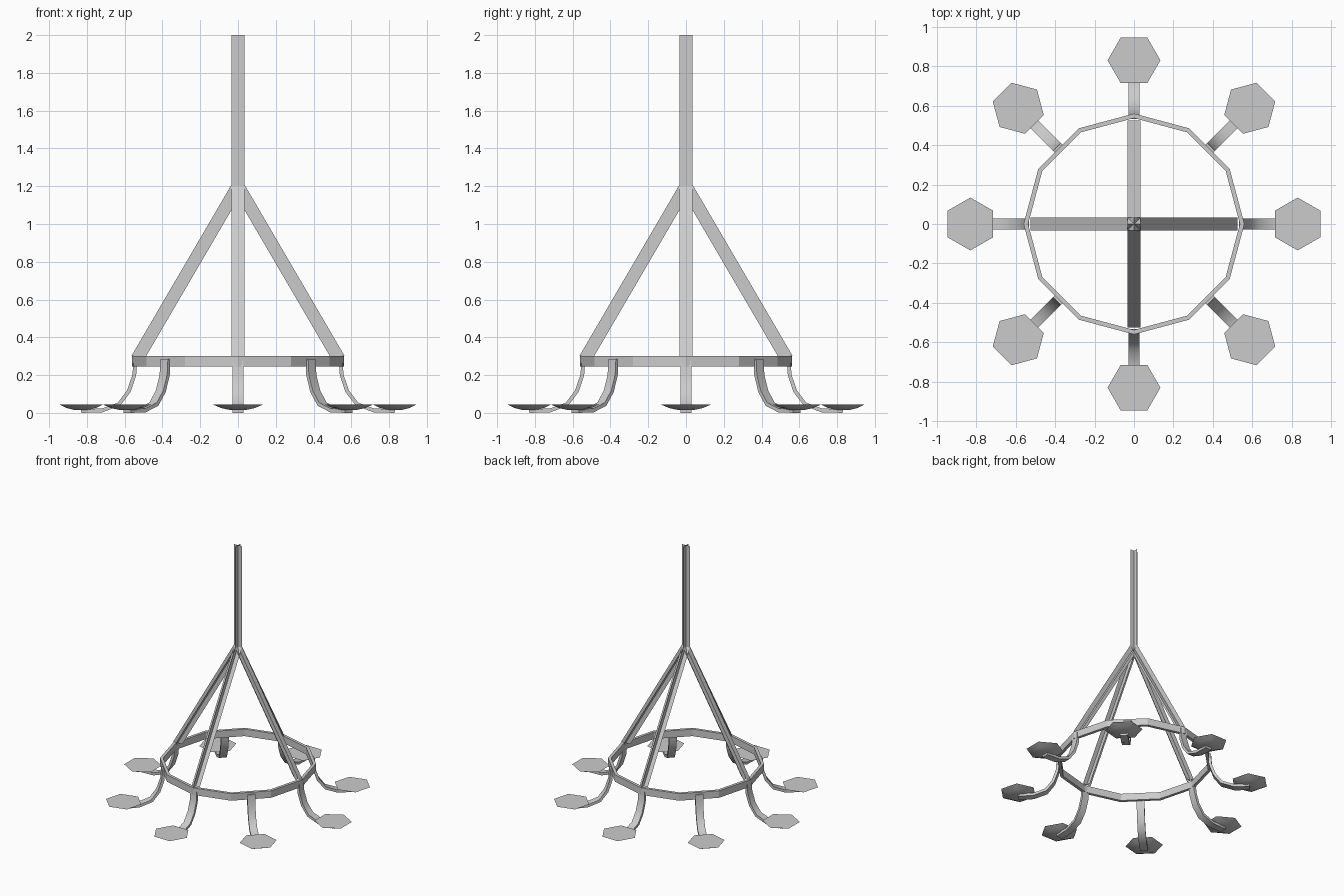
import bpy, bmesh, math
from mathutils import Vector

old = bpy.data.objects.get("Cube")
if old:
    bpy.data.objects.remove(old, do_unlink=True)

GREY = (0.6, 0.6, 0.6, 1)
metal = bpy.data.materials.new("grey_metal")
metal.use_nodes = True
metal.diffuse_color = GREY
metal.node_tree.nodes["Principled BSDF"].inputs["Base Color"].default_value = GREY


def make_mesh(name, bm):
    mesh = bpy.data.meshes.new(name)
    bm.to_mesh(mesh)
    bm.free()
    mesh.materials.append(metal)
    return mesh


def place(name, mesh, turn=0.0, smooth=False):
    obj = bpy.data.objects.new(name, mesh)
    bpy.context.collection.objects.link(obj)
    obj.rotation_euler.z = turn
    if smooth:
        bpy.ops.object.select_all(action="DESELECT")
        obj.select_set(True)
        bpy.context.view_layer.objects.active = obj
        bpy.ops.object.shade_smooth_by_angle(angle=math.radians(40))
    return obj


def quad(bm, *points):
    return bm.faces.new([bm.verts.new(p) for p in points])


HALF = 0.034                    # half width of the crossed strips
BEND, TOP, BASE = 1.2, 2.0, 0.3  # heights of bend, pole top and ring top
FOOT = 0.526                    # radius where the struts meet the ring
MITER = HALF * math.tan(math.radians(15))
FLARE = HALF / math.cos(math.radians(30))

# Pole: two crossed strips
bm = bmesh.new()
quad(bm, (-HALF, 0, BEND), (HALF, 0, BEND), (HALF, 0, TOP), (-HALF, 0, TOP))
quad(bm, (0, -HALF, BEND), (0, HALF, BEND), (0, HALF, TOP), (0, -HALF, TOP))
place("pole", make_mesh("pole", bm))

# Struts: crossed strips mitred into the pole
bm = bmesh.new()
quad(bm, (FOOT - FLARE, 0, BASE), (FOOT + FLARE, 0, BASE),
     (HALF, 0, BEND + MITER), (-HALF, 0, BEND - MITER))
quad(bm, (FOOT, -HALF, BASE), (FOOT, HALF, BASE), (0, HALF, BEND), (0, -HALF, BEND))
strut = make_mesh("strut", bm)
for i in range(4):
    place(f"strut_{i + 1}", strut, i * math.pi / 2)

# Ring: twelve-sided band
bm = bmesh.new()
section = [(0.56, 0.245), (0.56, 0.3), (0.537, 0.3), (0.537, 0.245)]
loop = [bm.verts.new((r, 0, z)) for r, z in section]
edges = [bm.edges.new((loop[i], loop[(i + 1) % 4])) for i in range(4)]
bmesh.ops.spin(bm, geom=loop + edges, axis=(0, 0, 1), cent=(0, 0, 0),
               angle=math.tau, steps=12, use_merge=True)
bmesh.ops.remove_doubles(bm, verts=bm.verts, dist=0.0005)
bmesh.ops.recalc_face_normals(bm, faces=bm.faces)
place("ring", make_mesh("ring", bm))

# Arm: flat bar swept along a curve in the radial plane
path = [Vector(p) for p in ((0.543, 0.285), (0.549, 0.2), (0.578, 0.115),
                            (0.63, 0.046), (0.72, 0.013), (0.83, 0.01))]
WIDTH, THICK = 0.028, 0.01
bm = bmesh.new()
rows = []
for i, p in enumerate(path):
    along = (path[min(i + 1, len(path) - 1)] - path[max(i - 1, 0)]).normalized()
    side = Vector((-along.y, along.x)) * THICK
    a, b = p + side, p - side
    rows.append([bm.verts.new((q.x, y, q.y)) for q, y in
                 ((a, -WIDTH), (a, WIDTH), (b, WIDTH), (b, -WIDTH))])
for low, high in zip(rows, rows[1:]):
    for k in range(4):
        n = (k + 1) % 4
        bm.faces.new((low[k], low[n], high[n], high[k]))
bm.faces.new(rows[0])
bm.faces.new(rows[-1])
bmesh.ops.recalc_face_normals(bm, faces=bm.faces)
arm = make_mesh("arm", bm)

# Dish: six-sided shallow bowl with a flat top
bm = bmesh.new()
rings = []
for radius, z in ((0.134, 0.045), (0.09, 0.026), (0.045, 0.016)):
    rings.append([bm.verts.new((0.83 + radius * math.cos(a), radius * math.sin(a), z))
                  for a in (math.radians(30 + 60 * k) for k in range(6))])
bm.faces.new(rings[0])
for outer, inner in zip(rings, rings[1:]):
    for k in range(6):
        n = (k + 1) % 6
        bm.faces.new((outer[k], outer[n], inner[n], inner[k]))
bm.faces.new(rings[-1])
bmesh.ops.recalc_face_normals(bm, faces=bm.faces)
dish = make_mesh("dish", bm)

for i in range(8):
    turn = i * math.pi / 4
    place(f"arm_{i + 1}", arm, turn, smooth=True)
    place(f"dish_{i + 1}", dish, turn, smooth=True)
